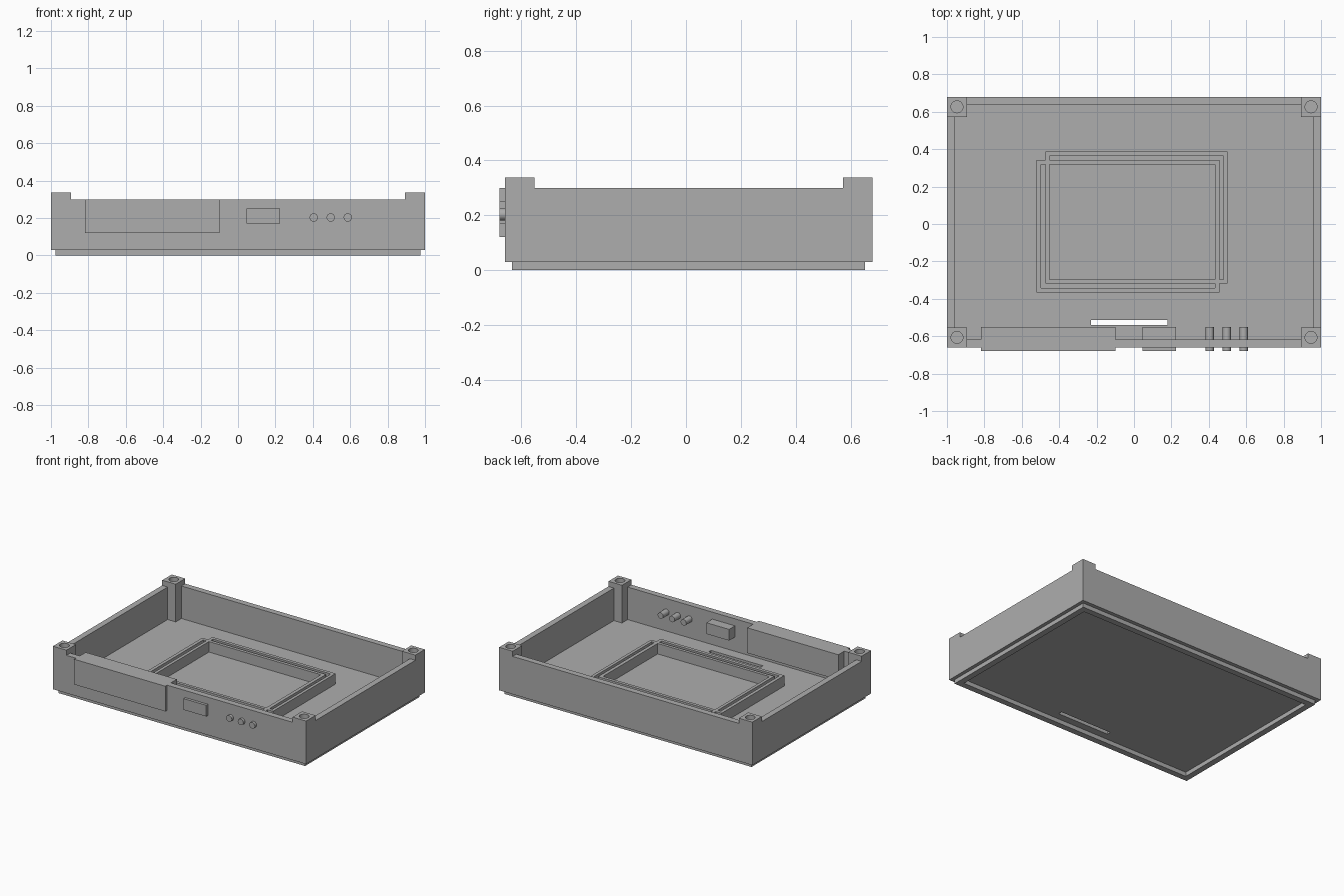
import bpy, math

if "Cube" in bpy.data.objects:
    bpy.data.objects.remove(bpy.data.objects["Cube"])

grey = bpy.data.materials.new("plain_grey")
grey.diffuse_color = (0.42, 0.42, 0.42, 1)
grey.use_nodes = True
grey.node_tree.nodes["Principled BSDF"].inputs["Base Color"].default_value = grey.diffuse_color

# Main dimensions
X, Y0, Y1 = 1.0, -0.66, 0.68          # case outline
WALL, POST = 0.043, 0.107             # wall thickness, post width
Z_BASE, Z_FLOOR, Z_WALL, Z_POST = 0.03, 0.068, 0.30, 0.337


def rect(x0, x1, y0, y1):
    return [(x0, y0), (x1, y0), (x1, y1), (x0, y1)]


def circle(cx, cy, r, n=32):
    return [(cx + r * math.cos(2 * math.pi * i / n),
             cy + r * math.sin(2 * math.pi * i / n)) for i in range(n)]


def plate(name, loops, z0, z1):
    """Extrude a flat outline (first loop) with holes (other loops) from z0 to z1."""
    cu = bpy.data.curves.new(name, 'CURVE')
    cu.dimensions = '2D'
    cu.fill_mode = 'BOTH'
    cu.extrude = (z1 - z0) / 2
    for loop in loops:
        sp = cu.splines.new('POLY')
        sp.points.add(len(loop) - 1)
        for p, (x, y) in zip(sp.points, loop):
            p.co = (x, y, 0, 1)
        sp.use_cyclic_u = True
    ob = bpy.data.objects.new(name, cu)
    bpy.context.collection.objects.link(ob)
    ob.location.z = (z0 + z1) / 2
    bpy.ops.object.select_all(action='DESELECT')
    ob.select_set(True)
    bpy.context.view_layer.objects.active = ob
    bpy.ops.object.convert(target='MESH')
    ob = bpy.context.object
    ob.name = name
    ob.data.materials.clear()
    ob.data.materials.append(grey)
    bpy.ops.object.shade_smooth_by_angle(angle=math.radians(30))
    return ob


# Floor: inner rectangle notched around the corner posts, with a slot
xi, yi0, yi1 = X - WALL, Y0 + WALL, Y1 - WALL
xp, yp0, yp1 = X - POST, Y0 + POST, Y1 - POST
floor_outline = [(-xp, yi0), (xp, yi0), (xp, yp0), (xi, yp0), (xi, yp1), (xp, yp1),
                 (xp, yi1), (-xp, yi1), (-xp, yp1), (-xi, yp1), (-xi, yp0), (-xp, yp0)]
plate("floor", [floor_outline, rect(-0.23, 0.18, -0.54, -0.512)], Z_BASE, Z_FLOOR)

# Side walls between the posts
plate("front_wall", [rect(-xp, xp, Y0, yi0)], Z_BASE, Z_WALL)
plate("back_wall", [rect(-xp, xp, yi1, Y1)], Z_BASE, Z_WALL)
plate("left_wall", [rect(-X, -xi, yp0, yp1)], Z_BASE, Z_WALL)
plate("right_wall", [rect(xi, X, yp0, yp1)], Z_BASE, Z_WALL)

# Corner posts with screw holes
for sx, xn in ((-1, "left"), (1, "right")):
    for yn, ya, yb in (("front", Y0, yp0), ("back", yp1, Y1)):
        xa, xb = sorted((sx * xp, sx * X))
        sq = rect(xa, xb, ya, yb)
        hole = circle((xa + xb) / 2, (ya + yb) / 2, 0.032)
        plate(f"{yn}_{xn}_post_base", [sq], Z_BASE, 0.10)
        plate(f"{yn}_{xn}_post", [sq, hole], 0.10, Z_POST)

# Locating lip under the case
L = 0.043
plate("bottom_lip", [rect(-0.975, 0.975, -0.635, 0.653),
                     rect(-0.975 + L, 0.975 - L, -0.635 + L, 0.653 - L)], 0, Z_BASE)

# Raised frame: two offset corners around a window, with grooves in the top
frame = [(-0.521, -0.366), (0.457, -0.366), (0.457, -0.319), (0.50, -0.319),
         (0.50, 0.388), (-0.474, 0.388), (-0.474, 0.341), (-0.521, 0.341)]
window = rect(-0.452, 0.432, -0.297, 0.318)
groove_top_right = [(-0.452, 0.341), (0.457, 0.341), (0.457, -0.297), (0.478, -0.297),
                    (0.478, 0.364), (-0.452, 0.364)]
groove_bottom_left = [(-0.497, 0.318), (-0.497, -0.342), (0.432, -0.342), (0.432, -0.319),
                      (-0.474, -0.319), (-0.474, 0.318)]
plate("frame_base", [frame, window], Z_FLOOR, 0.09)
plate("frame_rim", [frame, window, groove_top_right, groove_bottom_left], 0.09, 0.143)

# Connector blocks through the front wall
plate("large_connector", [rect(-0.818, -0.098, -0.68, -0.55)], 0.12, Z_WALL)
plate("small_connector", [rect(0.045, 0.225, -0.68, -0.55)], 0.17, 0.25)

# Three round jacks
for i, x in enumerate((0.405, 0.496, 0.587)):
    jack = plate(f"round_jack_{i + 1}", [circle(0, 0, 0.022)], -0.065, 0.065)
    jack.rotation_euler.x = math.pi / 2
    jack.location = (x, -0.615, 0.203)
